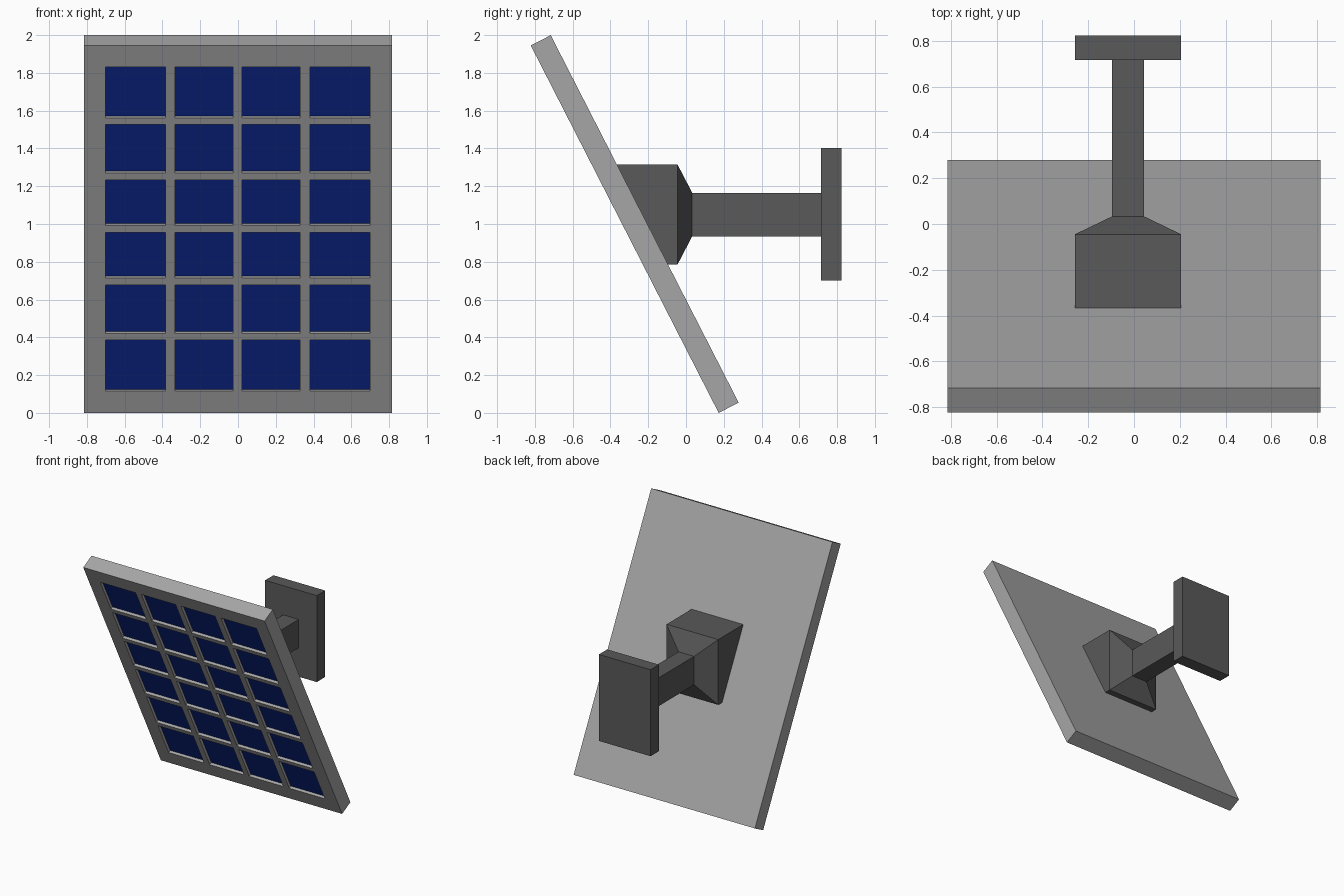
import bpy, bmesh

if "Cube" in bpy.data.objects:
    bpy.data.objects.remove(bpy.data.objects["Cube"])


def material(name, rgb):
    m = bpy.data.materials.new(name)
    m.diffuse_color = (*rgb, 1)
    m.use_nodes = True
    m.node_tree.nodes["Principled BSDF"].inputs["Base Color"].default_value = m.diffuse_color
    return m


frame_grey = material("frame_grey", (0.38, 0.38, 0.38))
cell_blue = material("cell_blue", (0.004, 0.018, 0.25))
mount_grey = material("mount_dark_grey", (0.10, 0.10, 0.10))

UY, UZ = -0.4554, 0.8903          # direction running up the tilted panel
WIDTH, LENGTH, THICK, RECESS = 0.814, 2.185, 0.119, 0.022


def tilt(x, s, d):
    """x across, s up along the front face, d into the panel."""
    return (x, 0.173 + UY * s + UZ * d, UZ * s - UY * d)


def finish(bm, name, mats):
    bmesh.ops.recalc_face_normals(bm, faces=bm.faces[:])
    me = bpy.data.meshes.new(name)
    bm.to_mesh(me)
    bm.free()
    for m in mats:
        me.materials.append(m)
    ob = bpy.data.objects.new(name, me)
    bpy.context.collection.objects.link(ob)
    return ob


# Tilted panel: front grid with recessed blue cells
cols = [(-0.702, -0.385), (-0.333, -0.026), (0.022, 0.328), (0.381, 0.70)]
rows = [(0.125, 0.385), (0.43, 0.678), (0.724, 0.955),
        (1.002, 1.234), (1.28, 1.526), (1.572, 1.832)]
ledge = RECESS * -UY
xs = [-WIDTH] + [x for c in cols for x in c] + [WIDTH]
ss = [0] + [s for a, b in rows for s in ((a - ledge) / UZ, b / UZ)] + [LENGTH]

bm = bmesh.new()
grid = [[bm.verts.new(tilt(x, s, 0)) for x in xs] for s in ss]
for j in range(len(ss) - 1):
    for i in range(len(xs) - 1):
        q = [grid[j][i], grid[j][i + 1], grid[j + 1][i + 1], grid[j + 1][i]]
        if i % 2 and j % 2:       # a cell: floor plus four walls
            corners = [(xs[i], ss[j]), (xs[i + 1], ss[j]),
                       (xs[i + 1], ss[j + 1]), (xs[i], ss[j + 1])]
            f = [bm.verts.new(tilt(x, s, RECESS)) for x, s in corners]
            bm.faces.new(f).material_index = 1
            for k in range(4):
                n = (k + 1) % 4
                bm.faces.new((q[k], q[n], f[n], f[k]))
        else:
            bm.faces.new(q)
# Panel sides and back
sides = [grid[0], [r[-1] for r in grid], grid[-1][::-1], [r[0] for r in grid][::-1]]
back = [bm.verts.new(tilt(x, s, THICK)) for x, s in
        ((-WIDTH, 0), (WIDTH, 0), (WIDTH, LENGTH), (-WIDTH, LENGTH))]
for k, edge in enumerate(sides):
    bm.faces.new(list(edge) + [back[(k + 1) % 4], back[k]])
bm.faces.new(back)
finish(bm, "solar_panel", [frame_grey, cell_blue])

# Mount parts: lofts of rectangles along y
CX = -0.026


def loft(name, rings):
    """Each ring: half width, z low, z high, y at low edge, y at high edge."""
    bm = bmesh.new()
    loops = [[bm.verts.new(p) for p in ((CX - w, y0, z0), (CX + w, y0, z0),
                                        (CX + w, y1, z1), (CX - w, y1, z1))]
             for w, z0, z1, y0, y1 in rings]
    for a, b in zip(loops, loops[1:]):
        for k in range(4):
            n = (k + 1) % 4
            bm.faces.new((a[k], a[n], b[n], b[k]))
    bm.faces.new(loops[0])
    bm.faces.new(loops[-1])
    return finish(bm, name, [mount_grey])


# Wedge block against the panel back, tapering into the arm
loft("panel_bracket_and_arm", [
    (0.232, 0.785, 1.315, -0.097, -0.368),
    (0.232, 0.785, 1.315, -0.045, -0.045),
    (0.07, 0.935, 1.165, 0.033, 0.033),
    (0.07, 0.935, 1.165, 0.72, 0.72)])
loft("wall_plate", [
    (0.232, 0.70, 1.402, 0.716, 0.716),
    (0.232, 0.70, 1.402, 0.823, 0.823)])
